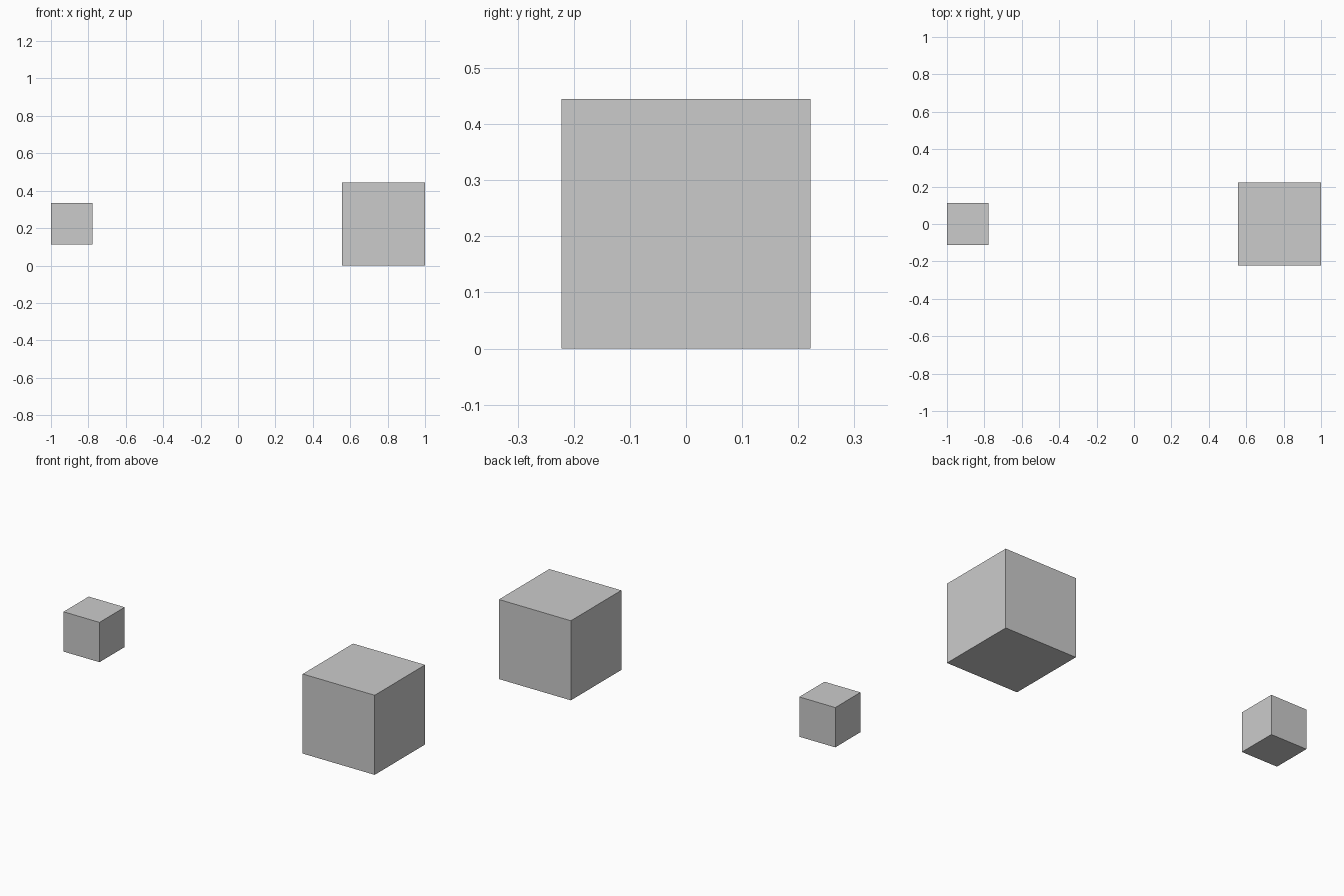
import bpy

if "Cube" in bpy.data.objects:
    bpy.data.objects.remove(bpy.data.objects["Cube"])

U = 2 / 9  # edge of the small cube


def cube(name, size, x, z):
    bpy.ops.mesh.primitive_cube_add(size=size, location=(x, 0, z))
    bpy.context.object.name = name


# Two floating cubes sharing the same centre height
cube("large_cube", 2 * U, 1 - U, U)
cube("small_cube", U, -1 + U / 2, U)
